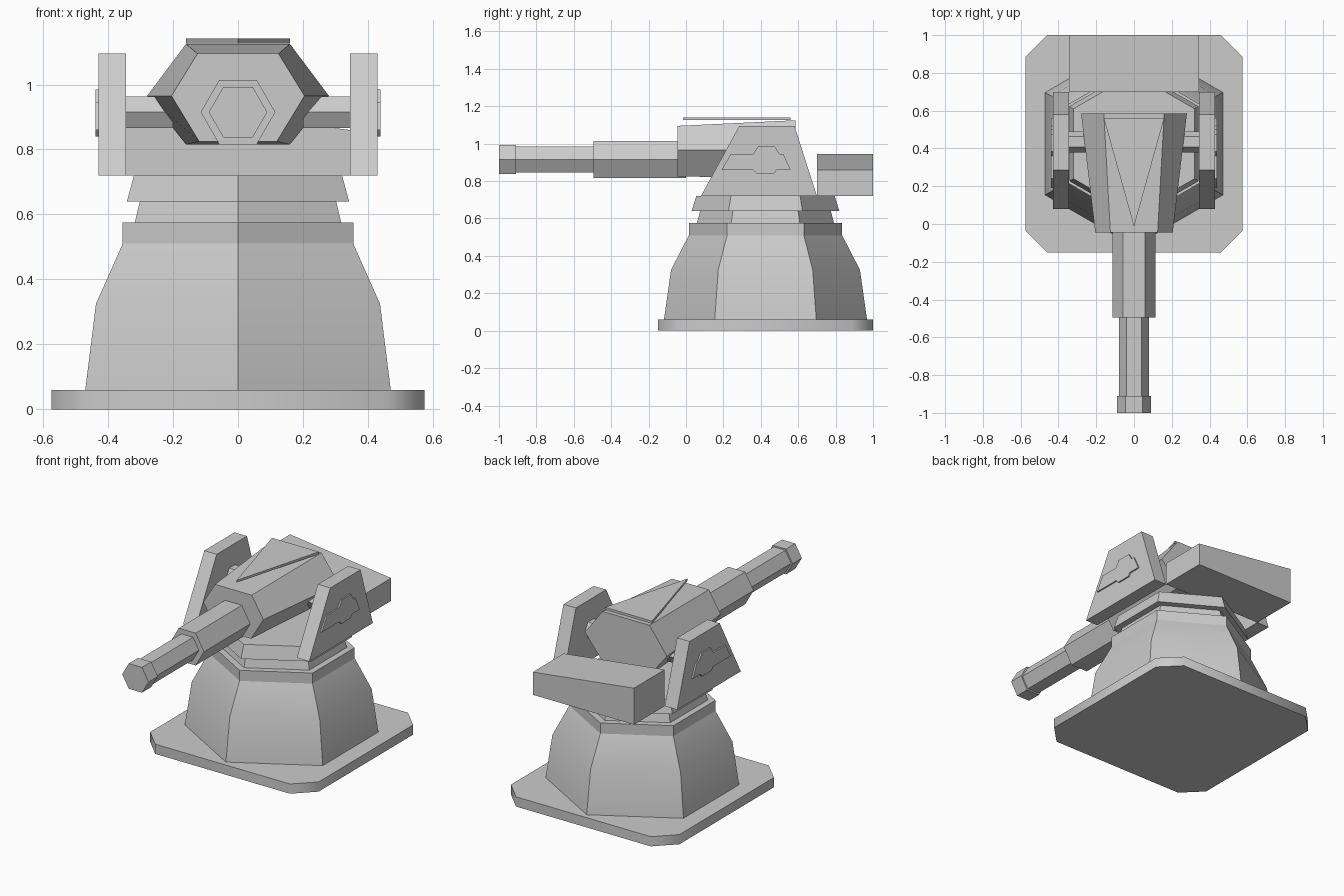
import bpy, bmesh, math
from mathutils import Vector

cube = bpy.data.objects.get("Cube")
if cube:
    bpy.data.objects.remove(cube, do_unlink=True)

# One flat grey paint
grey = bpy.data.materials.new("plain_grey")
grey.use_nodes = True
colour = (0.6, 0.6, 0.6, 1)
grey.diffuse_color = colour
grey.node_tree.nodes["Principled BSDF"].inputs["Base Color"].default_value = colour

MID_Y = 0.425   # pedestal axis
BORE_Z = 0.915  # barrel axis


def loft(name, rings, smooth=False):
    """Skin equal-length rings of points and cap both ends."""
    bm = bmesh.new()
    loops = [[bm.verts.new(p) for p in ring] for ring in rings]
    n = len(loops[0])
    for a, b in zip(loops, loops[1:]):
        for i in range(n):
            j = (i + 1) % n
            bm.faces.new((a[i], a[j], b[j], b[i]))
    bm.faces.new(loops[0])
    bm.faces.new(loops[-1])
    bmesh.ops.recalc_face_normals(bm, faces=bm.faces)
    mesh = bpy.data.meshes.new(name)
    bm.to_mesh(mesh)
    bm.free()
    mesh.materials.append(grey)
    obj = bpy.data.objects.new(name, mesh)
    bpy.context.collection.objects.link(obj)
    if smooth:
        bpy.ops.object.select_all(action='DESELECT')
        obj.select_set(True)
        bpy.context.view_layer.objects.active = obj
        bpy.ops.object.shade_smooth_by_angle(angle=math.radians(48))
    return obj


def prism(name, outline, axis, start, end, smooth=False):
    """Extrude a 2D outline along x or z."""
    def place(p, d):
        return (d, p[0], p[1]) if axis == 'x' else (p[0], p[1], d)
    return loft(name, [[place(p, d) for p in outline] for d in (start, end)], smooth)


def hexagon(radius, turn=0):
    return [(radius * math.cos(math.radians(60 * i + turn)),
             radius * math.sin(math.radians(60 * i + turn))) for i in range(6)]


def hex_tier(name, profile, smooth=False):
    """Upright six-sided tier from (radius, height) pairs."""
    return loft(name, [[(x, y + MID_Y, z) for x, y in hexagon(r, 30)]
                       for r, z in profile], smooth)


def hex_tube(name, radius, y0, y1):
    """Six-sided bar along y on the bore axis."""
    return loft(name, [[(x, y, z + BORE_Z) for x, z in hexagon(radius)]
                       for y in (y0, y1)])


# Base plate with cut corners
w, c = 0.575, 0.115
corners = [(w, w - c), (w - c, w), (c - w, w), (-w, w - c),
           (-w, c - w), (c - w, -w), (w - c, -w), (w, c - w)]
prism("base_plate", [(x, y + MID_Y) for x, y in corners], 'z', 0, 0.06, True)

# Pedestal and neck
hex_tier("pedestal", [(0.543, 0.06), (0.505, 0.325), (0.41, 0.51)], True)
hex_tier("collar", [(0.41, 0.51), (0.41, 0.575)])
hex_tier("neck", [(0.367, 0.575), (0.349, 0.64)])
hex_tier("turntable", [(0.395, 0.64), (0.37, 0.72)])

# Side arms, their raised plates and the pivot pins
arm = [(0.08, 0.72), (0.70, 0.72), (0.58, 1.095), (0.285, 1.095)]
badge = [(0.19, 0.86), (0.24, 0.945), (0.36, 0.945), (0.385, 0.985),
         (0.475, 0.985), (0.50, 0.945), (0.52, 0.945), (0.56, 0.86),
         (0.485, 0.86), (0.47, 0.84), (0.38, 0.84), (0.36, 0.86)]
pin = [(y + 0.435, z + BORE_Z) for y, z in hexagon(0.056)]
for side, s in (("left", 1), ("right", -1)):
    prism(side + "_arm", arm, 'x', s * 0.345, s * 0.43)
    prism(side + "_arm_plate", badge, 'x', s * 0.43, s * 0.439)
    prism(side + "_pivot_pin", pin, 'x', s * 0.20, s * 0.35)

# Counterweight with a top that slopes down to one side
block = [(-0.345, 0.72), (0.345, 0.72), (0.345, 0.86), (-0.345, 0.945)]
loft("counterweight", [[(x, y, z) for x, z in block] for y in (0.70, 1.0)])


# Gun housing, widening towards the back
def housing_ring(y, top, side, bottom, z_top, z_bottom):
    return [(top, y, z_top), (side, y, 0.965), (bottom, y, z_bottom),
            (-bottom, y, z_bottom), (-side, y, 0.965), (-top, y, z_top)]


loft("gun_housing", [housing_ring(-0.045, 0.125, 0.205, 0.12, 1.095, 0.825),
                     housing_ring(0.585, 0.16, 0.28, 0.16, 1.125, 0.815)])

# Triangular top plate
prism("top_plate", [(0, -0.015), (0.16, 0.56), (-0.16, 0.56)], 'z', 1.127, 1.141)

# Barrel in three steps
hex_tube("barrel_sleeve", 0.115, -0.495, 0.0)
hex_tube("barrel", 0.08, -0.915, -0.49)
hex_tube("muzzle", 0.09, -1.0, -0.91)
